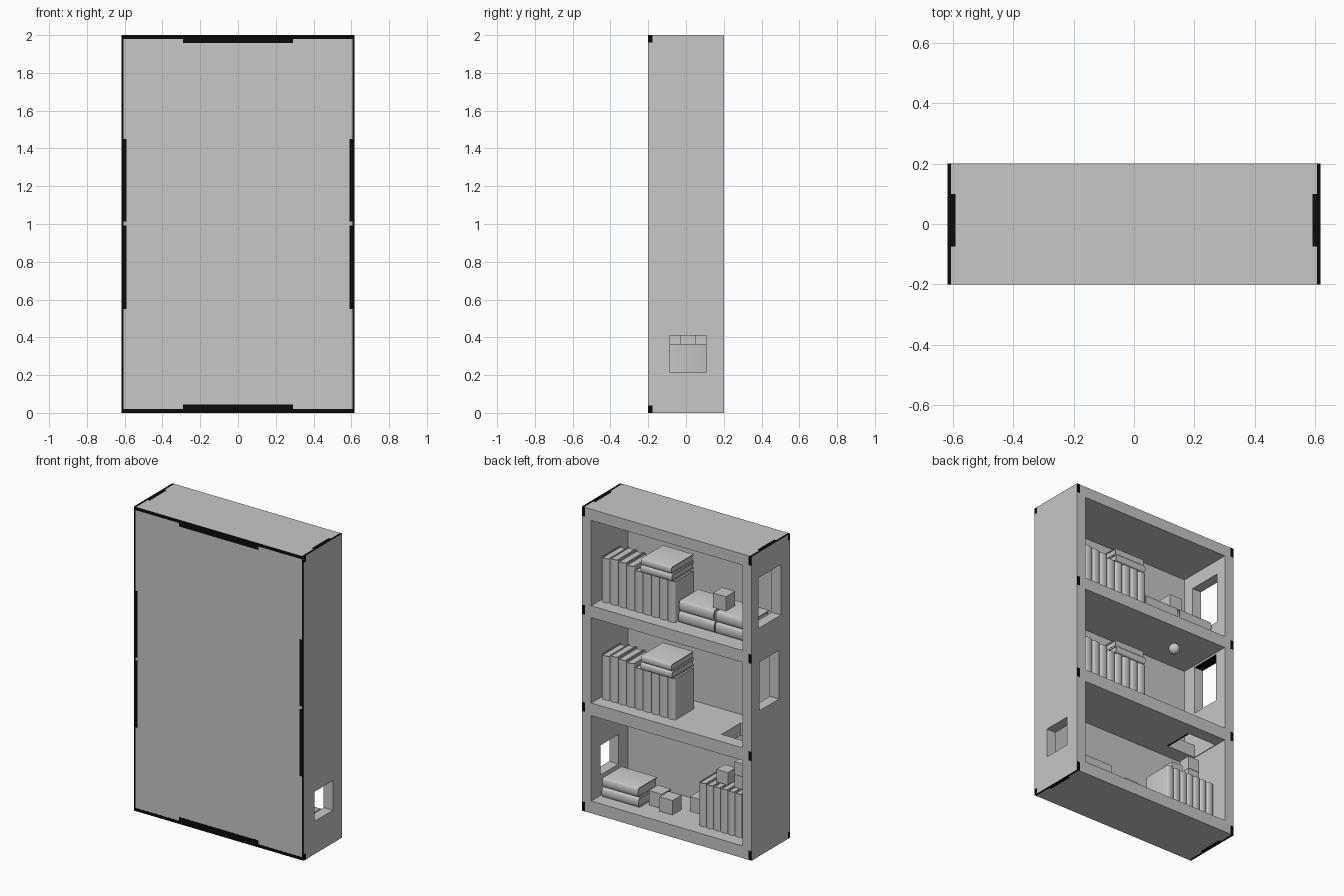
import bpy, bmesh, math
from mathutils import Matrix, Vector

if "Cube" in bpy.data.objects:
    bpy.data.objects.remove(bpy.data.objects["Cube"])


def material(name, v):
    m = bpy.data.materials.new(name)
    m.diffuse_color = (v, v, v, 1)
    m.use_nodes = True
    m.node_tree.nodes["Principled BSDF"].inputs["Base Color"].default_value = m.diffuse_color
    return m


grey = material("plain grey", 0.572)
black = material("black trim", 0.003)


def add_object(name, bm, mat=grey):
    bmesh.ops.recalc_face_normals(bm, faces=bm.faces)
    mesh = bpy.data.meshes.new(name)
    bm.to_mesh(mesh)
    bm.free()
    mesh.materials.append(mat)
    ob = bpy.data.objects.new(name, mesh)
    bpy.context.collection.objects.link(ob)
    return ob


def add_box(bm, lo, hi):
    lo, hi = Vector(lo), Vector(hi)
    size = hi - lo
    m = Matrix.Translation((lo + hi) / 2) @ Matrix.Diagonal((*size, 1))
    bmesh.ops.create_cube(bm, size=1, matrix=m)


def box(name, lo, hi, mat=grey):
    bm = bmesh.new()
    add_box(bm, lo, hi)
    return add_object(name, bm, mat)


def book(name, t, depth, height, matrix):
    """Cover wrapped round a recessed page block; rounded spine at +y, base at z=0."""
    bm = bmesh.new()
    c, n = 0.006, 8
    r, bulge = t / 2, 0.2 * t

    def arc(rad, b, y):
        return [(rad * math.cos(math.pi * i / n), y + b * math.sin(math.pi * i / n))
                for i in range(n + 1)]

    y = depth / 2 - bulge
    back = -depth / 2
    outer = [(r, back)] + arc(r, bulge, y) + [(-r, back)]
    inner = [(r - c, back)] + arc(r - c, bulge - 0.004, y) + [(c - r, back)]
    vo = [bm.verts.new((a, b, 0)) for a, b in outer]
    vi = [bm.verts.new((a, b, 0)) for a, b in inner]
    faces = [bm.faces.new((vo[i], vo[i + 1], vi[i + 1], vi[i])) for i in range(len(vo) - 1)]
    ext = bmesh.ops.extrude_face_region(bm, geom=faces, use_keep_orig=True)
    bmesh.ops.translate(bm, vec=(0, 0, height),
                        verts=[g for g in ext["geom"] if isinstance(g, bmesh.types.BMVert)])
    # pages
    add_box(bm, (c - r, back + 0.006, 0.005), (r - c, y, height - 0.006))
    ob = add_object(name, bm)
    ob.matrix_world = matrix
    bpy.context.view_layer.objects.active = ob
    ob.select_set(True)
    bpy.ops.object.shade_smooth_by_angle(angle=math.radians(35))
    ob.select_set(False)


def book_row(name, x, y, z, step, heights):
    """Standing books, running from x towards -x."""
    for i, h in enumerate(heights):
        book(f"{name}_{i}", step * 0.95, 0.2, h,
             Matrix.Translation((x - step * (i + 0.5), y, z)))


def book_pile(name, x0, x1, y, depth, z, t, count=2):
    """Lying books with the spine towards the open side."""
    for i in range(count):
        m = Matrix.Translation((x0 + 0.008 * i, y - 0.006 * i, z + t * (i + 0.5)))
        book(f"{name}_{i}", t * 0.98, depth, x1 - x0 - 0.008 * i,
             m @ Matrix.Rotation(math.pi / 2, 4, 'Y'))


def block(name, x, y, z, s=0.095):
    box(name, (x - s / 2, y - s / 2, z), (x + s / 2, y + s / 2, z + s))


# bookcase body, open at +y, with side and shelf passages cut out
floors = (0.08, 0.725, 1.365)
case = box("bookcase", (-0.617, -0.2, 0), (0.617, 0.2, 2))
cuts = [((-0.55, -0.18, z), (0.55, 0.3, z + 0.562)) for z in floors]
cuts += [
    ((0.5, -0.085, 0.215), (0.7, 0.105, 0.41)),        # lower side passage
    ((-0.7, -0.105, 1.50), (-0.5, 0.126, 1.833)),      # upper side window
    ((-0.7, -0.085, 0.955), (-0.5, 0.116, 1.275)),     # middle side window
    ((-0.545, -0.08, 0.6), (-0.34, 0.115, 0.78)),      # passage through shelf
]
cutters = []
for i, (lo, hi) in enumerate(cuts):
    cutter = box(f"cutter_{i}", lo, hi)
    cutter.hide_render = True
    mod = case.modifiers.new(f"cut_{i}", 'BOOLEAN')
    mod.operation = 'DIFFERENCE'
    mod.solver = 'EXACT'
    mod.object = cutter
    cutters.append(cutter)
bpy.context.view_layer.update()
cut_mesh = bpy.data.meshes.new_from_object(
    case.evaluated_get(bpy.context.evaluated_depsgraph_get()))
case.modifiers.clear()
case.data = cut_mesh
for cutter in cutters:
    bpy.data.objects.remove(cutter)

# upper and middle shelves: standing row with two books lying on it
row = (0.29, 0.30, 0.295, 0.29, 0.27, 0.27, 0.27, 0.27, 0.27)
for name, z in (("middle", floors[1]), ("upper", floors[2])):
    book_row(name + "_book", 0.54, 0.015, z, 0.06, row)
    book_pile(name + "_lying_book", 0.015, 0.245, 0.01, 0.23, z + 0.272, 0.045)

# upper shelf: two piles with a block on top
book_pile("upper_pile_a", -0.275, -0.015, 0.0, 0.2, floors[2], 0.072)
book_pile("upper_pile_b", -0.54, -0.283, 0.0, 0.2, floors[2], 0.072)
block("upper_block", -0.284, 0.01, floors[2] + 0.146)

# ball under the middle ceiling
bm = bmesh.new()
bmesh.ops.create_uvsphere(bm, u_segments=24, v_segments=16, radius=0.035,
                          matrix=Matrix.Translation((-0.285, 0.04, 1.25)))
for f in bm.faces:
    f.smooth = True
add_object("ball", bm)

# lower shelf: pile, loose blocks, standing row with blocks on top
z = floors[0]
book_pile("lower_pile", 0.262, 0.53, 0.02, 0.2, z, 0.062)
for i, (x, y) in enumerate(((0.19, 0.0), (0.088, 0.036), (-0.06, -0.07))):
    block(f"floor_block_{i}", x, y, z)
book_row("lower_book", -0.17, 0.015, z, 0.052, (0.285,) * 7)
for i, (x, dz) in enumerate(((-0.30, 0), (-0.43, 0), (-0.43, 0.085))):
    block(f"top_block_{i}", x, 0.01, z + 0.286 + dz, 0.083)

# black edge trim: thin plates along the outer edges, wider in the middle
E = 0.001
for side, s in (("right", 1), ("left", -1)):
    def plate(name, x_in, y0, y1, z0, z1):
        a, b = sorted((s * x_in, s * 0.617))
        box(f"{side}_{name}", (a, y0, z0), (b, y1, z1), black)
    plate("front_edge", 0.605, -0.2 - E, -0.2, 0, 2)
    plate("front_edge_low", 0.59, -0.2 - E, -0.2, 0.55, 0.992)
    plate("front_edge_high", 0.59, -0.2 - E, -0.2, 1.012, 1.45)
    for end, z0 in (("top", 2), ("bottom", -E)):
        plate(end + "_edge", 0.605, -0.2, 0.2, z0, z0 + E)
        plate(end + "_edge_wide", 0.59, -0.075, 0.1, z0, z0 + E)
    for i, z in enumerate((0.03, 0.685, 1.325, 1.97)):
        plate(f"joint_{i}", 0.595, 0.2, 0.2 + E, z - 0.03, z + 0.03)
    for i, z in enumerate((0, 1.96)):
        a, b = sorted((s * 0.617, s * (0.617 + E)))
        box(f"{side}_corner_{i}", (a, -0.2, z), (b, -0.178, z + 0.04), black)
for i, (z0, z1, z2, z3) in enumerate(((0, 0.02, 0, 0.045), (1.98, 2, 1.957, 2))):
    box(f"front_rail_{i}", (-0.617, -0.2 - E, z0), (0.617, -0.2, z1), black)
    box(f"front_rail_wide_{i}", (-0.29, -0.2 - E, z2), (0.29, -0.2, z3), black)
box("passage_edge", (-0.338, -0.08, 0.641), (-0.328, 0.11, 0.642), black)
box("window_lintel", (-0.616, -0.085, 1.274), (-0.551, 0.115, 1.275), black)
